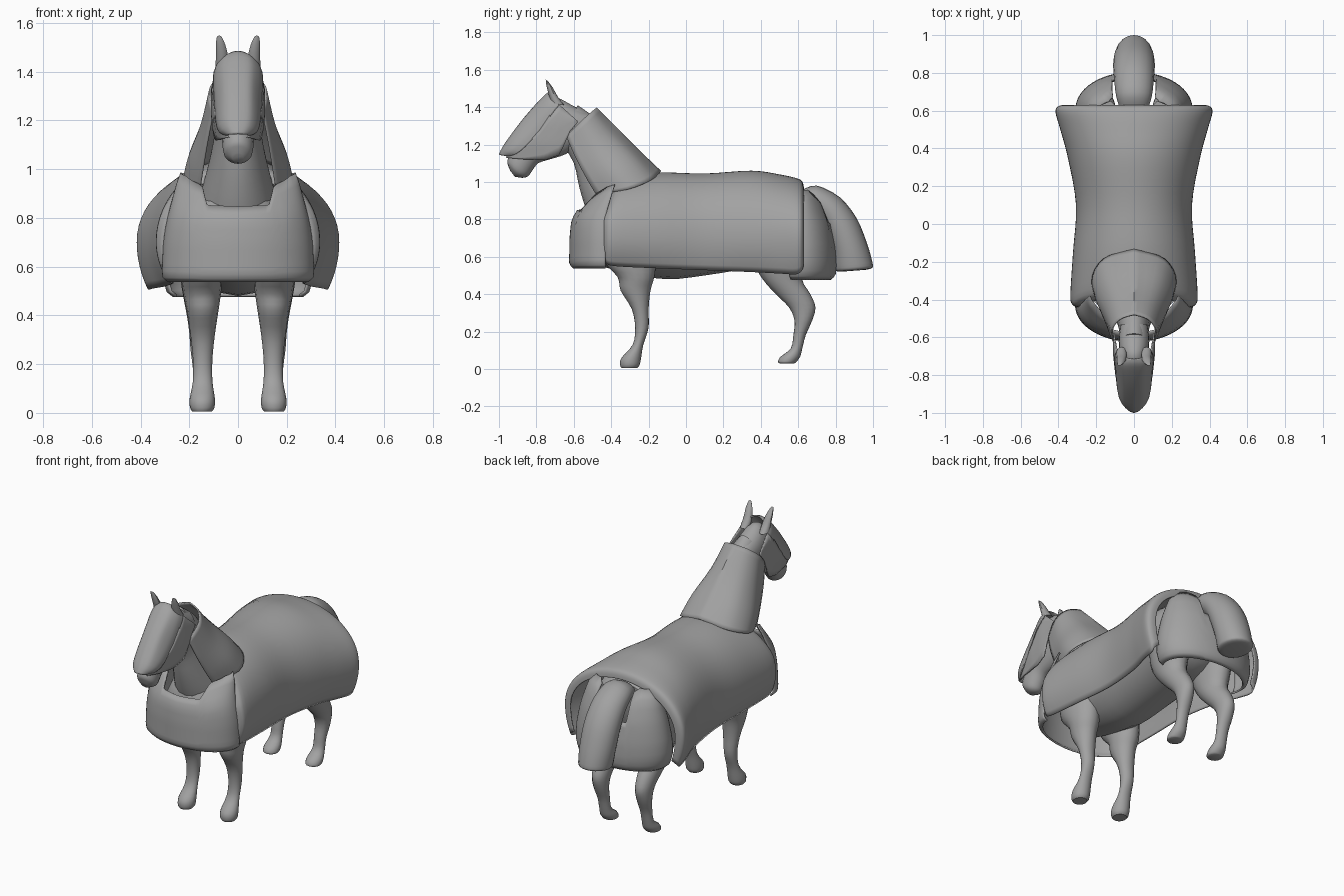
import bpy, bmesh, math

grey = bpy.data.materials.new("plain_grey")
grey.diffuse_color = (0.36, 0.36, 0.36, 1)


def finish(name, bm, mirror=False, thick=0, angle=45):
    """Turn a bmesh into a smooth shaded object, optionally mirrored or thickened."""
    bmesh.ops.recalc_face_normals(bm, faces=bm.faces[:])
    me = bpy.data.meshes.new(name)
    bm.to_mesh(me)
    bm.free()
    for p in me.polygons:
        p.use_smooth = True
    me.set_sharp_from_angle(angle=math.radians(angle))
    me.materials.append(grey)
    ob = bpy.data.objects.new(name, me)
    bpy.context.collection.objects.link(ob)
    if thick:
        mod = ob.modifiers.new("thickness", 'SOLIDIFY')
        mod.thickness = thick
        mod.offset = 0
    if mirror:
        ob.modifiers.new("mirror", 'MIRROR')
    return ob


def spline(items, sub=3):
    """Catmull-Rom interpolation through equal-length tuples."""
    out = []
    for i in range(len(items) - 1):
        p0, p1 = items[max(i - 1, 0)], items[i]
        p2, p3 = items[i + 1], items[min(i + 2, len(items) - 1)]
        for k in range(sub):
            t = k / sub
            out.append(tuple(0.5 * (2 * b + (c - a) * t + (2 * a - 5 * b + 4 * c - d) * t * t
                                    + (3 * b - a - 3 * c + d) * t ** 3)
                             for a, b, c, d in zip(p0, p1, p2, p3)))
    return out + [tuple(items[-1])]


def interp(table, z):
    """Linear lookup in a sorted table of (key, values...)."""
    for a, b in zip(table, table[1:]):
        if z <= b[0]:
            t = max(0, (z - a[0]) / (b[0] - a[0]))
            return [u + (v - u) * t for u, v in zip(a[1:], b[1:])]
    return list(table[-1][1:])


def loft(name, rings, n=20, mirror=False):
    """Closed tube; each ring is (y0, z0, y1, z1, half_width, x_centre)."""
    bm = bmesh.new()
    loops = []
    for ya, za, yb, zb, w, xc in spline(rings):
        loops.append([bm.verts.new((xc + w * math.sin(t),
                                    (ya + yb) / 2 + (ya - yb) / 2 * math.cos(t),
                                    (za + zb) / 2 + (za - zb) / 2 * math.cos(t)))
                      for t in (2 * math.pi * i / n for i in range(n))])
    for a, b in zip(loops, loops[1:]):
        for i in range(n):
            j = (i + 1) % n
            bm.faces.new((a[i], a[j], b[j], b[i]))
    bm.faces.new(loops[0])
    bm.faces.new(loops[-1])
    return finish(name, bm, mirror)


def shell(name, rows, thick=0.01):
    """Thin symmetric sheet; each row lists points from x = 0 out to one side."""
    bm = bmesh.new()
    grid = []
    for row in rows:
        full = [(-x, y, z) for x, y, z in reversed(row[1:])] + list(row)
        grid.append([bm.verts.new(p) for p in full])
    for a, b in zip(grid, grid[1:]):
        for i in range(len(a) - 1):
            bm.faces.new((a[i], a[i + 1], b[i + 1], b[i]))
    return finish(name, bm, thick=thick)


def sheet(name, rows, thick=0.008):
    """Shell from a few control rows, smoothed in both directions."""
    rows = [spline(r, 4) for r in rows]
    cols = [spline(c, 4) for c in zip(*rows)]
    return shell(name, list(zip(*cols)), thick)


def wrap(name, profile, tops, yc, side, reach=90, lean=0, steps=26):
    """Plate wrapped round one end; profile is (z, rx, ry), tops is (angle, z)."""
    rows = []
    for k in range(13):
        row = []
        for i in range(steps + 1):
            th = math.radians(reach) * i / steps
            z0 = profile[0][0]
            z = z0 + (interp(tops, th)[0] - z0) * (k / 12) ** 1.3
            rx, ry = interp(profile, z)
            y = yc + side * ry * math.cos(th) + lean * max(0, z - .82)
            row.append((rx * math.sin(th), y, z))
        rows.append(row)
    return shell(name, rows)


# trunk: bottom and top of each section
loft("body", [(y, a, y, b, w, 0) for y, a, b, w in (
    (-.53, .64, .82, .08), (-.47, .56, .92, .17), (-.3, .51, .98, .21), (-.1, .48, .99, .23),
    (.1, .50, .98, .24), (.35, .54, 1.0, .25), (.52, .57, .98, .25), (.61, .65, .94, .2))])

# neck: throat side and crest side
loft("neck", [(-.66, 1.2, -.58, 1.41, .07, 0), (-.6, 1.1, -.46, 1.32, .085, 0),
              (-.57, .97, -.34, 1.16, .11, 0), (-.53, .84, -.23, 1.02, .145, 0),
              (-.47, .7, -.15, .95, .18, 0)])

# head: jaw side and forehead side
loft("head", [(-.53, 1.24, -.53, 1.37, .07, 0), (-.58, 1.2, -.61, 1.41, .08, 0),
              (-.64, 1.15, -.70, 1.45, .08, 0), (-.73, 1.12, -.78, 1.39, .078, 0),
              (-.79, 1.1, -.87, 1.26, .068, 0), (-.822, 1.06, -.93, 1.165, .065, 0),
              (-.845, 1.03, -.955, 1.115, .06, 0), (-.875, 1.022, -.95, 1.085, .048, 0),
              (-.915, 1.028, -.94, 1.06, .022, 0)])

# ears
loft("ears", [(-.72, 1.42, -.65, 1.41, .028, .066), (-.735, 1.47, -.685, 1.455, .026, .066),
              (-.747, 1.52, -.71, 1.5, .02, .072), (-.75, 1.548, -.735, 1.535, .01, .077)],
     10, True)

# legs: height, front edge, back edge, inner edge, outer edge
front_leg = [(.7, -.45, -.16, .05, .24), (.58, -.44, -.16, .06, .235), (.49, -.365, -.17, .07, .225),
             (.42, -.35, -.19, .08, .21), (.32, -.29, -.2, .095, .195), (.22, -.272, -.2, .105, .185),
             (.13, -.285, -.228, .105, .185), (.06, -.345, -.24, .095, .198),
             (.022, -.352, -.248, .097, .197), (.005, -.345, -.26, .108, .187)]
rear_leg = [(.75, .35, .66, .06, .25), (.58, .36, .64, .07, .24), (.48, .41, .62, .08, .225),
            (.4, .48, .665, .09, .21), (.33, .55, .692, .1, .2), (.26, .58, .675, .105, .195),
            (.18, .574, .64, .11, .185), (.11, .56, .622, .11, .185), (.065, .505, .61, .1, .195),
            (.038, .492, .59, .1, .195), (.03, .5, .58, .108, .187)]
for name, leg in (("front_legs", front_leg), ("rear_legs", rear_leg)):
    loft(name, [(a, z, b, z, (x1 - x0) / 2, (x0 + x1) / 2) for z, a, b, x0, x1 in leg], 16, True)

# tail
loft("tail", [(.60, .86, .625, .96, .075, 0), (.66, .84, .70, .98, .095, 0),
              (.71, .79, .82, .92, .105, 0), (.75, .71, .91, .81, .11, 0),
              (.78, .62, .965, .68, .108, 0), (.79, .55, .997, .57, .1, 0),
              (.8, .525, .995, .54, .092, 0), (.83, .52, .96, .53, .06, 0)])

# flank cover: y, top, half width, bottom, bottom half width; edges roll inwards
rows = []
for y, zt, w, zb, wb in spline([
        (-.435, .97, .30, .6, .285), (-.425, .99, .32, .57, .29), (-.38, 1.02, .332, .552, .29),
        (-.15, 1.045, .318, .54, .28), (.1, 1.04, .302, .53, .27), (.35, 1.055, .345, .52, .30),
        (.5, 1.035, .385, .512, .345), (.59, 1.015, .41, .508, .365), (.618, .998, .40, .53, .365),
        (.626, .965, .365, .55, .34)], 4):
    row = []
    for i in range(17):
        t = math.pi / 2 * i / 16
        c = math.cos(t) ** .95 if i < 16 else 0
        z = .7 + (zt - .7) * c
        # front edge slopes back towards the withers
        shift = .05 * min(1, max(0, (z - .8) / .16)) * min(1, max(0, (-.15 - y) / .28))
        row.append((w * math.sin(t), y + shift, z))
    for i in range(1, 7):
        k = i / 6
        row.append((w + (wb - w) * k * k, y, .7 + (zb - .7) * k))
    rows.append(row)
shell("flank_cover", rows, .01)

# neck guard, open at the throat
sheet("neck_guard", [
    [(0, -.48, 1.395), (.075, -.505, 1.375), (.115, -.56, 1.325), (.10, -.64, 1.245)],
    [(0, -.37, 1.285), (.10, -.41, 1.25), (.15, -.475, 1.18), (.125, -.585, 1.12)],
    [(0, -.24, 1.155), (.14, -.28, 1.12), (.20, -.38, 1.05), (.145, -.52, 1.0)],
    [(0, -.135, 1.055), (.16, -.185, 1.01), (.222, -.31, .96), (.155, -.48, .935)]])

# chest plate with a dipped collar and raised side wings
wrap("chest_plate", [(.54, .285, .17), (.56, .308, .19), (.7, .302, .188), (.78, .29, .18),
                     (.85, .272, .155), (.95, .245, .095), (1.0, .225, .06)],
     [(0, .845), (.48, .85), (.62, .93), (1.1, .97), (1.58, .985)], -.43, -1, 90, .3)

# rump guard notched for the tail
wrap("rump_guard", [(.48, .265, .16), (.5, .29, .185), (.56, .305, .192), (.65, .302, .187),
                    (.78, .275, .165), (.9, .235, .115), (.96, .18, .05)],
     [(0, .77), (.45, .78), (.53, .93), (.8, .955), (2, .95)], .61, 1, 108)

# face plate over the forehead and nose
sheet("face_plate", [
    [(0, -.997, 1.145), (.02, -.99, 1.143), (.035, -.975, 1.142), (.045, -.95, 1.14)],
    [(0, -.965, 1.205), (.045, -.955, 1.2), (.073, -.925, 1.18), (.082, -.885, 1.165)],
    [(0, -.86, 1.345), (.05, -.85, 1.34), (.085, -.81, 1.305), (.094, -.78, 1.275)],
    [(0, -.755, 1.46), (.05, -.75, 1.45), (.085, -.725, 1.42), (.098, -.7, 1.385)],
    [(0, -.715, 1.482), (.03, -.71, 1.475), (.06, -.695, 1.45), (.085, -.67, 1.415)]])

# cheek plates flaring out towards the back, curving in at top and bottom
bm = bmesh.new()
rows = []
edge_top = [(-.96, 1.137), (-.88, 1.17), (-.78, 1.28), (-.72, 1.37), (-.68, 1.415), (-.58, 1.325)]
edge_low = [(-.96, 1.13), (-.85, 1.12), (-.75, 1.118), (-.675, 1.145), (-.62, 1.27), (-.58, 1.318)]
flare = [(-.96, .05), (-.9, .075), (-.8, .095), (-.7, .106), (-.58, .106)]
for i in range(20):
    y = -.96 + .38 * i / 19
    lo, hi = interp(edge_low, y)[0], interp(edge_top, y)[0]
    row = []
    for k in range(7):
        z = lo + (hi - lo) * k / 6
        x = interp(flare, y)[0] - .2 * max(0, z - 1.33) - .15 * max(0, 1.2 - z)
        row.append(bm.verts.new((x, y, z)))
    rows.append(row)
for a, b in zip(rows, rows[1:]):
    for k in range(6):
        bm.faces.new((a[k], a[k + 1], b[k + 1], b[k]))
finish("cheek_plates", bm, True, .008)
